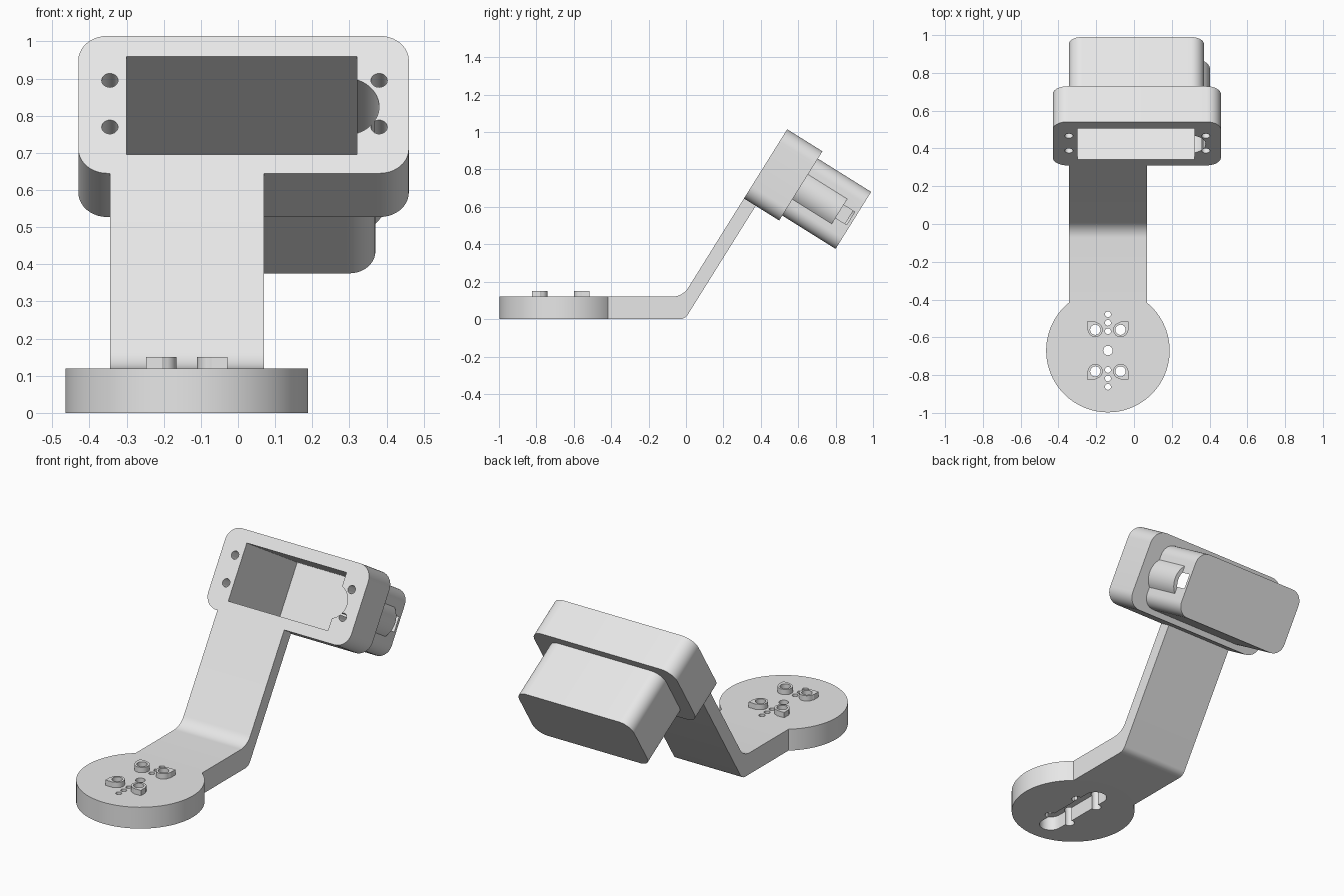
import bpy, bmesh, math
from mathutils import Matrix, Vector

if "Cube" in bpy.data.objects:
    bpy.data.objects.remove(bpy.data.objects["Cube"])

grey = bpy.data.materials.new("light grey plastic")
grey.diffuse_color = (0.8, 0.8, 0.8, 1)
grey.use_nodes = True
grey.node_tree.nodes["Principled BSDF"].inputs["Base Color"].default_value = grey.diffuse_color

TILT = math.radians(58)
U = Vector((0, math.cos(TILT), math.sin(TILT)))      # up along the head face
N = Vector((0, math.sin(TILT), -math.cos(TILT)))     # into the head
P0 = Vector((0, 0.31, 0.645))                        # lower front edge of the head


def frame(x, y, z, origin):
    m = Matrix((x, y, z)).transposed().to_4x4()
    m.translation = origin
    return m


FLAT = Matrix.Identity(4)
HEAD = frame(Vector((1, 0, 0)), U, -N, P0)           # local z = minus depth
SIDE = frame(Vector((0, 1, 0)), Vector((0, 0, 1)), Vector((1, 0, 0)), Vector((0, 0, 0)))


def rounded(corners, steps=10):
    """Polygon from (x, y, radius) corners with filleted corners."""
    out, n = [], len(corners)
    for i, (x, y, r) in enumerate(corners):
        p = Vector((x, y))
        if r == 0:
            out.append(p)
            continue
        a = (Vector(corners[i - 1][:2]) - p).normalized()
        b = (Vector(corners[(i + 1) % n][:2]) - p).normalized()
        half = a.angle(b) / 2
        c = p + (a + b).normalized() * r / math.sin(half)
        s, e = p + a * r / math.tan(half) - c, p + b * r / math.tan(half) - c
        sweep = s.angle(e)
        for k in range(steps + 1):
            t = k / steps
            out.append(c + (s * math.sin((1 - t) * sweep) + e * math.sin(t * sweep)) / math.sin(sweep))
    return out


def rect(x0, x1, y0, y1, r=0):
    return rounded([(x0, y0, r), (x1, y0, r), (x1, y1, r), (x0, y1, r)])


def circle(cx, cy, r, n=32):
    return [Vector((cx + r * math.cos(2 * math.pi * k / n),
                    cy + r * math.sin(2 * math.pi * k / n))) for k in range(n)]


def prism(name, pts, z0, z1, m=FLAT):
    bm = bmesh.new()
    face = bm.faces.new([bm.verts.new((p[0], p[1], z0)) for p in pts])
    top = bmesh.ops.extrude_face_region(bm, geom=[face])["geom"]
    bmesh.ops.translate(bm, vec=(0, 0, z1 - z0),
                        verts=[v for v in top if isinstance(v, bmesh.types.BMVert)])
    bm.transform(m)
    bmesh.ops.recalc_face_normals(bm, faces=bm.faces)
    mesh = bpy.data.meshes.new(name)
    bm.to_mesh(mesh)
    bm.free()
    mesh.materials.append(grey)
    ob = bpy.data.objects.new(name, mesh)
    bpy.context.collection.objects.link(ob)
    return ob


def combine(ob, other, op):
    mod = ob.modifiers.new(op, "BOOLEAN")
    mod.operation, mod.object, mod.solver = op, other, "EXACT"
    bpy.context.view_layer.objects.active = ob
    bpy.ops.object.modifier_apply(modifier=mod.name)
    bpy.data.objects.remove(other)


def cut(ob, pts, z0, z1, m=FLAT):
    combine(ob, prism("cutter", pts, z0, z1, m), "DIFFERENCE")


def smooth(ob):
    bpy.ops.object.select_all(action="DESELECT")
    ob.select_set(True)
    bpy.context.view_layer.objects.active = ob
    bpy.ops.object.shade_smooth_by_angle(angle=math.radians(30))


# Round base plate joined to the bent arm
CX, CY = -0.138, -0.67
base = prism("base_and_arm", circle(CX, CY, 0.327, 96), 0, 0.12)
top_end, low_end = P0, P0 + N * 0.074
slope = math.tan(TILT)
arm_profile = rounded([
    (-0.43, 0, 0), (low_end.y - low_end.z / slope, 0, 0.05),
    (low_end.y, low_end.z, 0), (top_end.y, top_end.z, 0),
    (top_end.y - (top_end.z - 0.12) / slope, 0.12, 0.10), (-0.43, 0.12, 0)])
combine(base, prism("arm", arm_profile, -0.345, 0.07, SIDE), "UNION")

# Clip posts, each a ring with one square outer corner
for sx in (-1, 1):
    for sy in (-1, 1):
        px, py, r = CX + sx * 0.067, CY + sy * 0.11, 0.039
        pts = [(px + sx * 0.043, py + sy * 0.043)]
        for k in range(25):
            a = math.pi / 2 + k * 1.5 * math.pi / 24
            pts.append((px + sx * r * math.cos(a), py + sy * r * math.sin(a)))
        pts[1] = (px, py + sy * 0.043)
        pts[-1] = (px + sx * 0.043, py)
        combine(base, prism("post", pts, 0.10, 0.15), "UNION")

# Underside recess, then post, centre and row holes
cut(base, rect(CX - 0.06, CX + 0.06, CY - 0.245, CY + 0.245, 0.0599), -0.05, 0.08)
for sx in (-1, 1):
    for sy in (-1, 1):
        cut(base, circle(CX + sx * 0.067, CY + sy * 0.11, 0.027, 24), -0.05, 0.2)
cut(base, circle(CX, CY, 0.025, 24), -0.05, 0.2)
for s in (-1, 1):
    for d in (0.102, 0.147, 0.192):
        cut(base, circle(CX, CY + s * d, 0.016, 16), -0.05, 0.2)
smooth(base)

# Tilted head: flange block, rear casing and cable bulge
head = prism("head_housing", rect(-0.43, 0.46, 0, 0.436, 0.078), -0.222, 0, HEAD)
combine(head, prism("casing", rect(-0.345, 0.37, 0.031, 0.39, 0.07), -0.558, -0.1, HEAD), "UNION")
combine(head, prism("bulge", circle(0.29, 0.212, 0.112, 48), -0.47, -0.15, HEAD), "UNION")

# Pocket, cable channel and blind screw holes
cut(head, rect(-0.30, 0.32, 0.06, 0.371), -0.528, 0.1, HEAD)
cut(head, circle(0.29, 0.212, 0.09, 48), -0.54, 0.1, HEAD)
for x in (-0.345, 0.38):
    for u in (0.147, 0.295):
        cut(head, circle(x, u, 0.022, 24), -0.18, 0.1, HEAD)
smooth(head)
